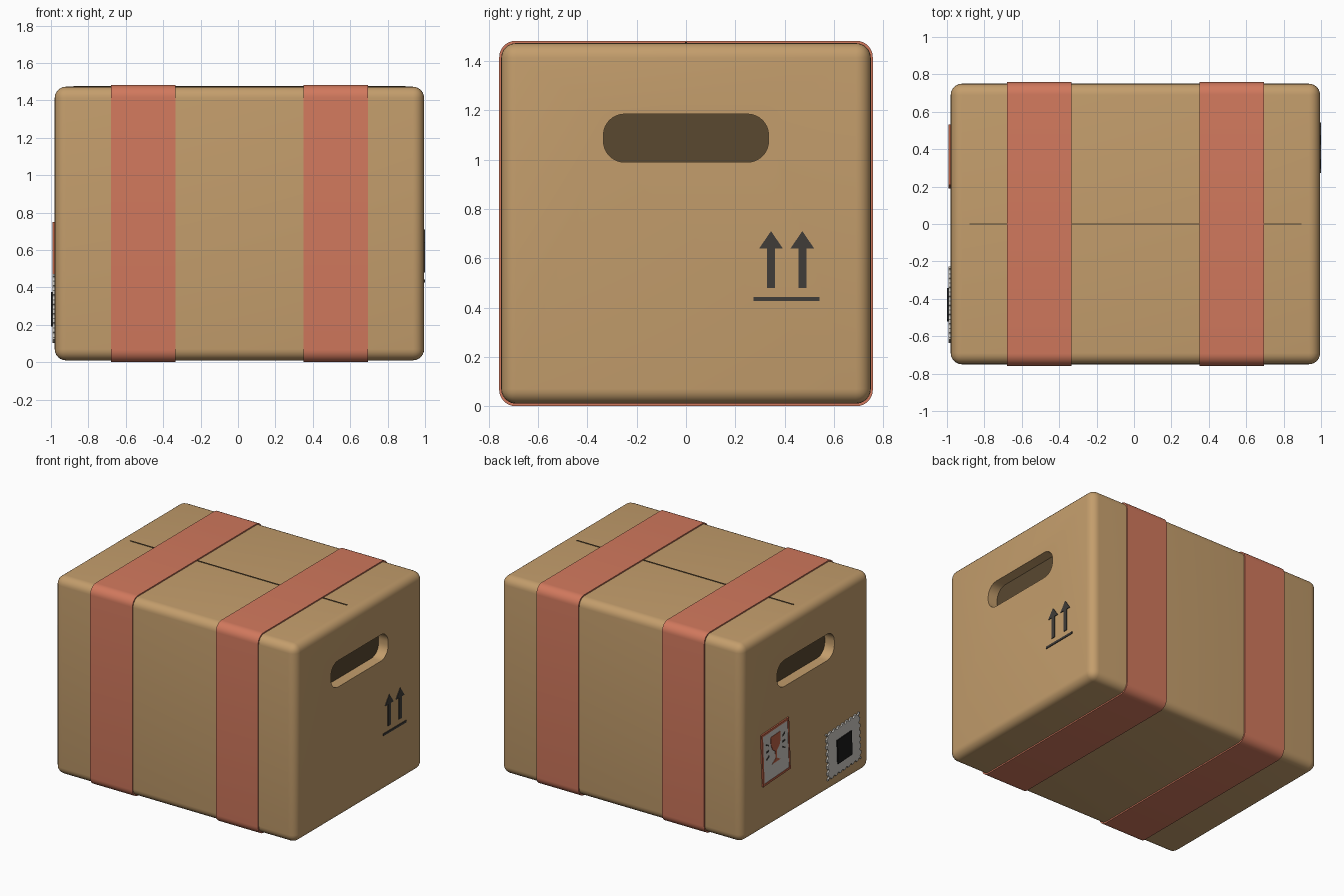
import bpy, bmesh
from math import sin, cos, pi, radians

if "Cube" in bpy.data.objects:
    bpy.data.objects.remove(bpy.data.objects["Cube"])

def material(name, r, g, b):
    m = bpy.data.materials.new(name)
    m.diffuse_color = (r, g, b, 1)
    m.use_nodes = True
    m.node_tree.nodes["Principled BSDF"].inputs["Base Color"].default_value = m.diffuse_color
    return m

CARD = material("cardboard", 0.55, 0.34, 0.15)
TAPE = material("red_tape", 0.64, 0.19, 0.11)
DARK = material("dark_brown", 0.10, 0.065, 0.03)
INK = material("ink", 0.05, 0.045, 0.04)
PAPER = material("paper", 0.6, 0.58, 0.54)
RED = material("red_print", 0.5, 0.12, 0.06)
BLACK = material("black_print", 0.01, 0.01, 0.01)

def finish(bm, name, mat, smooth=True):
    bmesh.ops.recalc_face_normals(bm, faces=bm.faces)
    me = bpy.data.meshes.new(name)
    bm.to_mesh(me)
    bm.free()
    ob = bpy.data.objects.new(name, me)
    bpy.context.collection.objects.link(ob)
    me.materials.append(mat)
    if smooth:
        shade(ob)
    return ob

def shade(ob):
    bpy.ops.object.select_all(action='DESELECT')
    ob.select_set(True)
    bpy.context.view_layer.objects.active = ob
    bpy.ops.object.shade_smooth_by_angle(angle=radians(35))

def box(name, lo, hi, mat, bevel=0):
    bm = bmesh.new()
    bmesh.ops.create_cube(bm, size=1)
    for v in bm.verts:
        v.co = [(a + b) / 2 + c * (b - a) for a, b, c in zip(lo, hi, v.co)]
    if bevel:
        bmesh.ops.bevel(bm, geom=bm.edges[:], offset=bevel, segments=6,
                        profile=0.5, affect='EDGES')
    return finish(bm, name, mat)

def rect(w, h):
    return [(-w/2, -h/2), (w/2, -h/2), (w/2, h/2), (-w/2, h/2)]

def round_rect(w, h, r, n=8):
    pts = []
    for k, (sx, sy) in enumerate([(1, 1), (-1, 1), (-1, -1), (1, -1)]):
        for i in range(n + 1):
            a = (k + i / n) * pi / 2
            pts.append((sx * (w/2 - r) + r * cos(a), sy * (h/2 - r) + r * sin(a)))
    return pts

def plate(name, pts, cy, cz, x0, x1, mat, side=1, tilt=0, smooth=True):
    """Outline in (u, v) seen from outside the box end, extruded along x."""
    c, s = cos(radians(tilt)), sin(radians(tilt))
    bm = bmesh.new()
    f = bm.faces.new([bm.verts.new((x0, cy + side * (u*c - v*s), cz + u*s + v*c)) for u, v in pts])
    res = bmesh.ops.extrude_face_region(bm, geom=[f])
    for e in res['geom']:
        if isinstance(e, bmesh.types.BMVert):
            e.co.x = x1
    return finish(bm, name, mat, smooth)

def band(name, outer, inner, cy, cz, x0, x1, mat, side=1, tilt=0):
    """Closed ring between two outlines, extruded along x."""
    c, s = cos(radians(tilt)), sin(radians(tilt))
    bm = bmesh.new()
    loops = [[bm.verts.new((x, cy + side * (u*c - v*s), cz + u*s + v*c)) for u, v in pts]
             for pts, x in ((outer, x0), (outer, x1), (inner, x1), (inner, x0))]
    n = len(outer)
    for k in range(4):
        a, b = loops[k], loops[(k + 1) % 4]
        for i in range(n):
            j = (i + 1) % n
            bm.faces.new((a[i], a[j], b[j], b[i]))
    return finish(bm, name, mat)

# carton with a recessed hand hole in each end
XL, XR = -0.98, 0.995
carton = box("carton", (XL, -0.75, 0.01), (XR, 0.75, 1.473), CARD, 0.06)
hole = round_rect(0.67, 0.195, 0.085)
for label, wall, s in (("right", XR, 1), ("left", XL, -1)):
    cutter = plate("cutter", hole, 0, 1.0875, wall - s * 0.08, wall + s * 0.05, CARD)
    cutter.hide_render = True
    mod = carton.modifiers.new("hole", 'BOOLEAN')
    mod.operation, mod.solver, mod.object = 'DIFFERENCE', 'EXACT', cutter
    bpy.context.view_layer.objects.active = carton
    bpy.ops.object.modifier_apply(modifier=mod.name)
    bpy.data.objects.remove(cutter)
    plate(label + "_hole_back", hole, 0, 1.0875, wall - s * 0.085, wall - s * 0.078, DARK)
shade(carton)

# seam between the top flaps
box("top_seam", (-0.88, -0.004, 1.465), (0.895, 0.004, 1.477), DARK)

# two tape bands wrapped around the carton
for label, x0, x1 in (("left", -0.68, -0.334), ("right", 0.349, 0.695)):
    band(label + "_tape", round_rect(1.516, 1.482, 0.066), round_rect(1.496, 1.46, 0.056),
         0, 0.741, x0, x1, TAPE)

# this-way-up mark on the right end
arrow = [(-0.016, -0.115), (0.016, -0.115), (0.016, 0.045), (0.048, 0.045),
         (0, 0.115), (-0.048, 0.045), (-0.016, 0.045)]
for label, y in (("near", 0.345), ("far", 0.472)):
    plate(label + "_up_arrow", arrow, y, 0.595, 0.99, 1.0, INK)
plate("arrow_bar", rect(0.268, 0.016), 0.408, 0.435, 0.99, 1.0, INK)

# glass warning sticker on the left end
LY, LZ, LT = 0.36, 0.548, 3
def label_part(name, pts, x1, mat):
    return plate(name, pts, LY, LZ, -0.975, x1, mat, -1, LT)
label_part("label_paper", rect(0.31, 0.38), -0.988, PAPER)
band("label_border", rect(0.322, 0.388), rect(0.29, 0.356), LY, LZ, -0.975, -0.991, RED, -1, LT)
half = [(0.026, -0.07), (0.022, -0.055), (0.008, -0.045), (0.008, 0.01),
        (0.04, 0.035), (0.055, 0.075), (0.058, 0.135)]
goblet = [(0.05, -0.07)] + half[1:] + [(-u, v) for u, v in reversed(half[1:])] + [(-0.05, -0.07)]
label_part("label_goblet", goblet, -0.991, RED)
for s in (-1, 1):
    for i, (v, d) in enumerate(((0.085, 0.016), (0.045, 0), (0.005, -0.016))):
        mark = [(s*0.08, v - 0.006), (s*0.108, v + d - 0.006),
                (s*0.108, v + d + 0.006), (s*0.08, v + 0.006)]
        label_part("label_mark_%d_%d" % (s + 1, i), mark, -0.991, INK)

# perforated stamp on the left end
def scalloped(w, h, nx, ny):
    corners = rect(w, h)
    pts = []
    for k in range(4):
        (ax, ay), (bx, by) = corners[k], corners[(k + 1) % 4]
        n = nx if k % 2 == 0 else ny
        length = w if k % 2 == 0 else h
        dx, dy = (bx - ax) / length, (by - ay) / length
        r = length / n * 0.28
        pts.append((ax, ay))
        for i in range(n):
            m = (i + 0.5) * length / n
            for j in range(7):
                a = pi * j / 6
                t, d = m - r * cos(a), r * sin(a)
                pts.append((ax + dx*t - dy*d, ay + dy*t + dx*d))
    return pts
plate("stamp_paper", scalloped(0.39, 0.35, 8, 7), -0.432, 0.287, -0.975, -0.992, PAPER, -1, 3)
plate("stamp_picture", rect(0.168, 0.178), -0.432, 0.283, -0.975, -1.0, BLACK, -1, 3)
